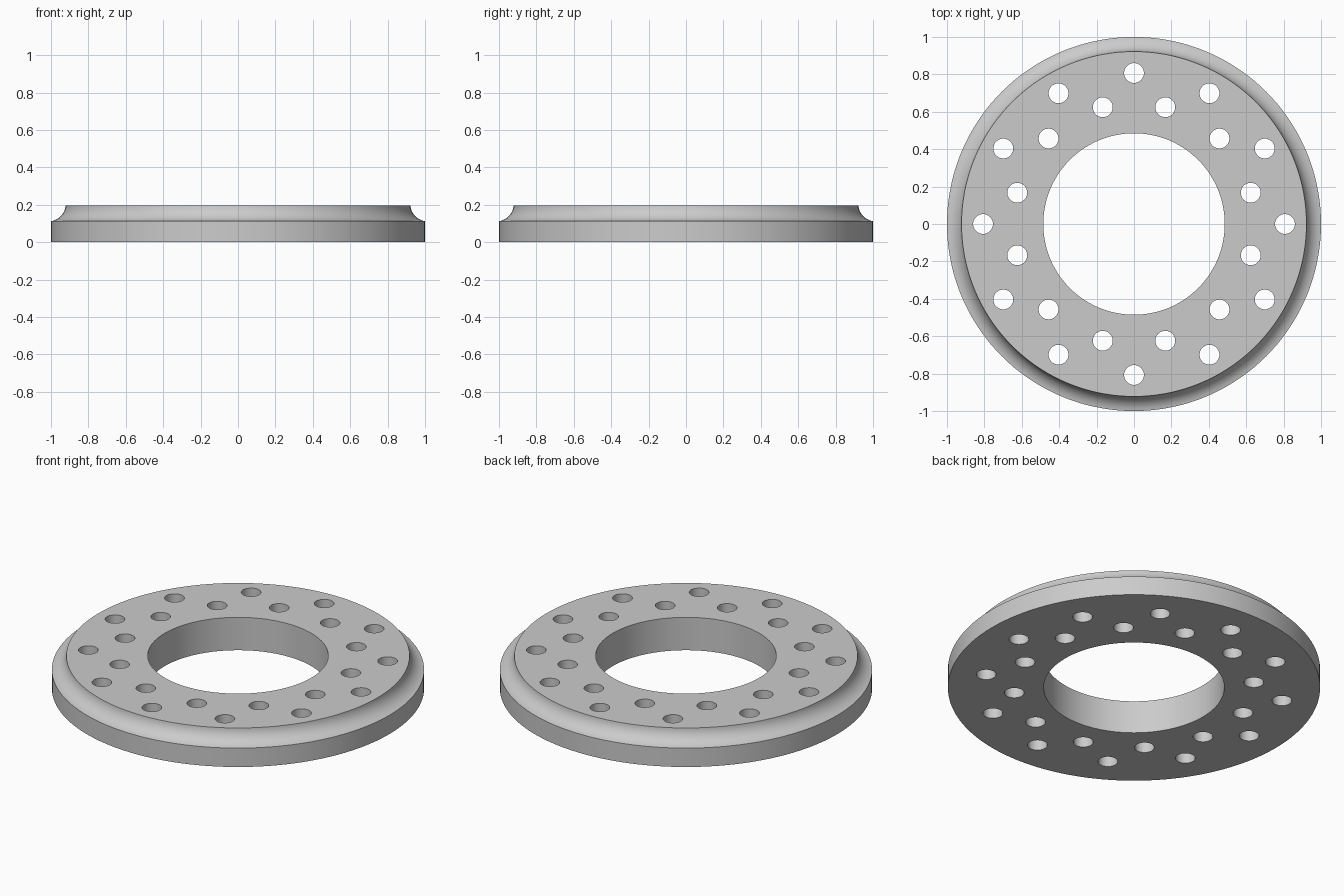
import bpy
import bmesh
from math import atan2, cos, sin, pi, radians, hypot
from mathutils import Matrix, Vector

cube = bpy.data.objects.get("Cube")
if cube:
    bpy.data.objects.remove(cube, do_unlink=True)

HEIGHT = 0.195
SHOULDER = 0.112
BORE = 0.485
TOP_RADIUS = 0.922
HOLE_RADIUS = 0.053
SEGMENTS = 144

grey = bpy.data.materials.new("plain grey")
grey.use_nodes = True
colour = (0.6, 0.6, 0.6, 1)
grey.diffuse_color = colour
grey.node_tree.nodes["Principled BSDF"].inputs["Base Color"].default_value = colour


def make_object(name, bm):
    bmesh.ops.recalc_face_normals(bm, faces=bm.faces[:])
    mesh = bpy.data.meshes.new(name)
    bm.to_mesh(mesh)
    bm.free()
    mesh.materials.append(grey)
    obj = bpy.data.objects.new(name, mesh)
    bpy.context.collection.objects.link(obj)
    return obj


# Concave cove between the top face and the rim
centre = Vector((1.013, 0.2025))
start = Vector((TOP_RADIUS, HEIGHT)) - centre
end = Vector((1, SHOULDER)) - centre
a0 = atan2(start.y, start.x) % (2 * pi)
a1 = atan2(end.y, end.x) % (2 * pi)
r = hypot(*start)
STEPS = 14
cove = [(centre.x + r * cos(a0 + (a1 - a0) * i / STEPS),
         centre.y + r * sin(a0 + (a1 - a0) * i / STEPS)) for i in range(STEPS)]
profile = [(BORE, 0), (BORE, HEIGHT)] + cove + [(1, SHOULDER), (1, 0)]

# Lathe the closed profile into a ring
bm = bmesh.new()
rings = []
for i in range(SEGMENTS):
    a = 2 * pi * i / SEGMENTS
    rings.append([bm.verts.new((x * cos(a), x * sin(a), z)) for x, z in profile])
n = len(profile)
for i in range(SEGMENTS):
    p, q = rings[i], rings[(i + 1) % SEGMENTS]
    for j in range(n):
        k = (j + 1) % n
        bm.faces.new((p[j], q[j], q[k], p[k]))
ring = make_object("flange_ring", bm)

# Two staggered circles of through holes
bm = bmesh.new()
for radius, offset in ((0.807, 0), (0.646, 15)):
    for i in range(12):
        a = radians(offset + 30 * i)
        place = Matrix.Translation((radius * cos(a), radius * sin(a), HEIGHT / 2))
        bmesh.ops.create_cone(bm, cap_ends=True, segments=40, radius1=HOLE_RADIUS,
                              radius2=HOLE_RADIUS, depth=0.4, matrix=place)
cutter = make_object("hole_cutter", bm)
cutter.hide_render = True

drill = ring.modifiers.new("drill holes", "BOOLEAN")
drill.operation = "DIFFERENCE"
drill.solver = "EXACT"
drill.object = cutter

bpy.ops.object.select_all(action="DESELECT")
ring.select_set(True)
bpy.context.view_layer.objects.active = ring
bpy.ops.object.modifier_apply(modifier=drill.name)
bpy.data.objects.remove(cutter, do_unlink=True)
bpy.ops.object.shade_smooth_by_angle(angle=radians(30))
